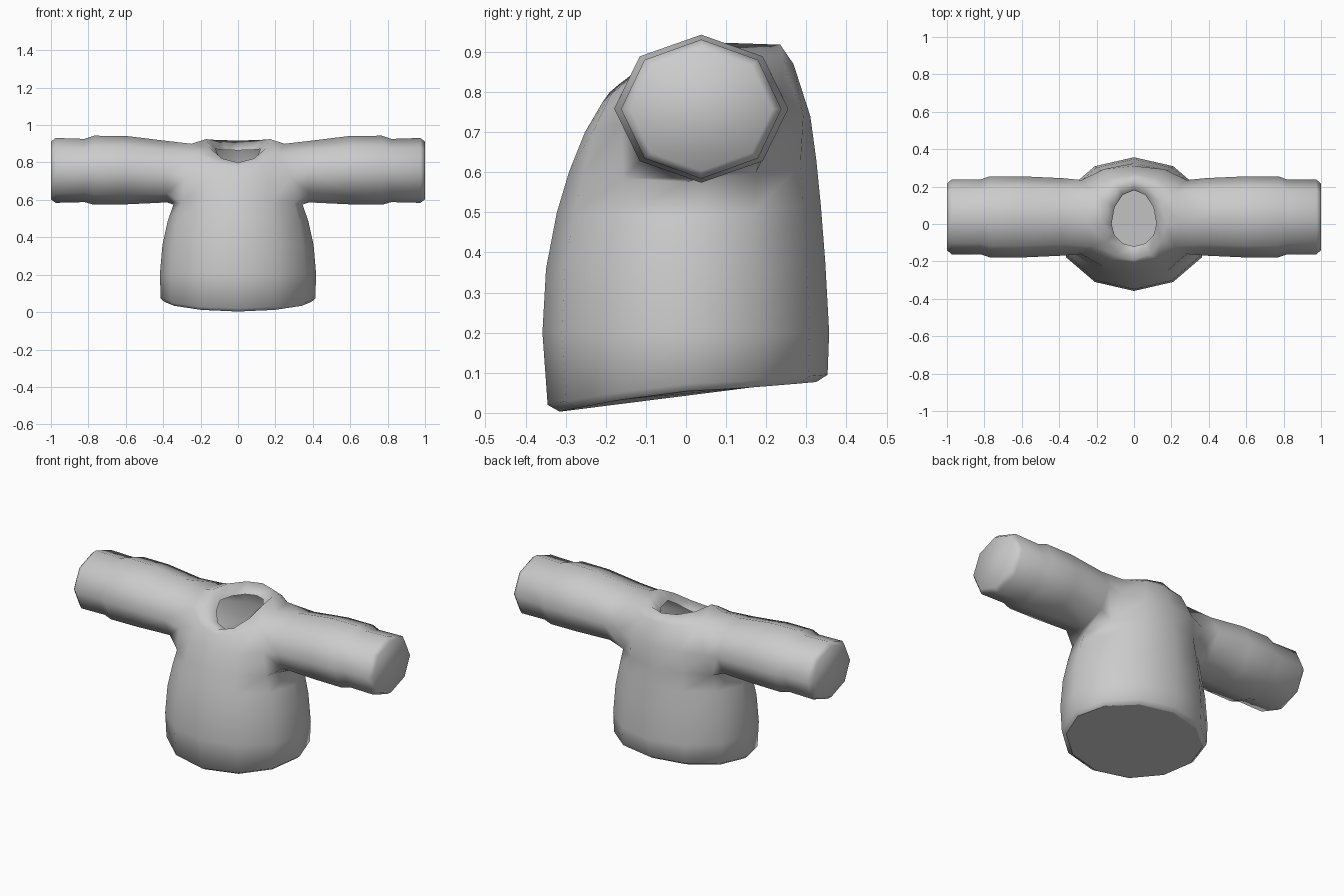
import bpy, bmesh, math

cube = bpy.data.objects.get("Cube")
if cube:
    bpy.data.objects.remove(cube, do_unlink=True)

SIDES = 12
# Body rings: half width, front y, back y, z at front / side / back, front / back roundness
BODY = [
    (.392, -.315, .325, .003, .054, .077, 1, 1),
    (.413, -.345, .353, .02, .072, .095, 1, 1),
    (.418, -.358, .357, .2, .2, .2, 1, 1),
    (.404, -.349, .347, .36, .36, .38, 1, 1),
    (.375, -.322, .336, .5, .49, .52, 1, 1),
    (.345, -.292, .325, .6, .575, .63, .9, .9),
    (.325, -.252, .31, .7, .74, .74, .65, .4),
    (.25, -.208, .268, .775, .9, .87, .8, .7),
    (.17, -.19, .235, .80, .925, .918, 1, 1),
    (.12, -.12, .18, .775, .872, .865, 1, 1),
]
LOW, MID, TOP = 5, 6, 7      # body rings that border the armholes

# Sleeve rings: x, y radius, bottom z, top z
SLEEVE = [
    (.38, .207, .586, .915), (.60, .217, .576, .942), (.77, .217, .574, .943),
    (.82, .2, .588, .926), (.975, .2, .584, .931), (1.0, .178, .603, .912),
]
SLEEVE_Y = .038

bm = bmesh.new()


def body_ring(hx, yf, yb, zf, zs, zb, round_front, round_back):
    ring = []
    for k in range(SIDES):
        a = math.tau * k / SIDES
        s = abs(math.sin(a))
        y, z, power = (yf, zf, round_front) if math.sin(a) < 0 else (yb, zb, round_back)
        ring.append(bm.verts.new((hx * math.cos(a), y * s ** power,
                                  zs + (z - zs) * s ** 1.3)))
    return ring


def bridge(a, b):
    n = len(a)
    for i in range(n):
        j = (i + 1) % n
        bm.faces.new((a[i], a[j], b[j], b[i]))


# Hollow torso, open at the neck, with an armhole on each side
rings = [body_ring(*r) for r in BODY]
hole_columns = (SIDES - 1, 0, SIDES // 2 - 1, SIDES // 2)
for r in range(len(rings) - 1):
    for k in range(SIDES):
        if r in (LOW, MID) and k in hole_columns:
            continue
        j = (k + 1) % SIDES
        bm.faces.new((rings[r][k], rings[r][j], rings[r + 1][j], rings[r + 1][k]))

# Flat hem with a hard edge
hem = bm.faces.new(rings[0])
for e in hem.edges:
    e.smooth = False

# Sleeves grown out of the armholes
for side in (1, -1):
    mid = 0 if side > 0 else SIDES // 2
    back, front = (mid + side) % SIDES, (mid - side) % SIDES
    previous = [rings[MID][back], rings[TOP][back], rings[TOP][mid], rings[TOP][front],
                rings[MID][front], rings[LOW][front], rings[LOW][mid], rings[LOW][back]]
    for x, ry, z0, z1 in SLEEVE:
        ring = []
        for i in range(8):
            a = math.tau * i / 8
            ring.append(bm.verts.new((side * x, SLEEVE_Y + ry * math.cos(a),
                                      (z0 + z1) / 2 + (z1 - z0) / 2 * math.sin(a))))
        bridge(previous, ring)
        previous = ring
    bm.faces.new(previous)

# Remove the vertices left loose in the armholes
bmesh.ops.delete(bm, geom=[v for v in bm.verts if not v.link_faces], context='VERTS')
bmesh.ops.recalc_face_normals(bm, faces=bm.faces)
for f in bm.faces:
    f.smooth = True

mesh = bpy.data.meshes.new("sweater")
bm.to_mesh(mesh)
bm.free()
sweater = bpy.data.objects.new("sweater", mesh)
bpy.context.collection.objects.link(sweater)

# Plain grey cloth
cloth = bpy.data.materials.new("light grey cloth")
cloth.use_nodes = True
colour = (.6, .6, .6, 1)
cloth.diffuse_color = colour
cloth.node_tree.nodes["Principled BSDF"].inputs["Base Color"].default_value = colour
mesh.materials.append(cloth)
